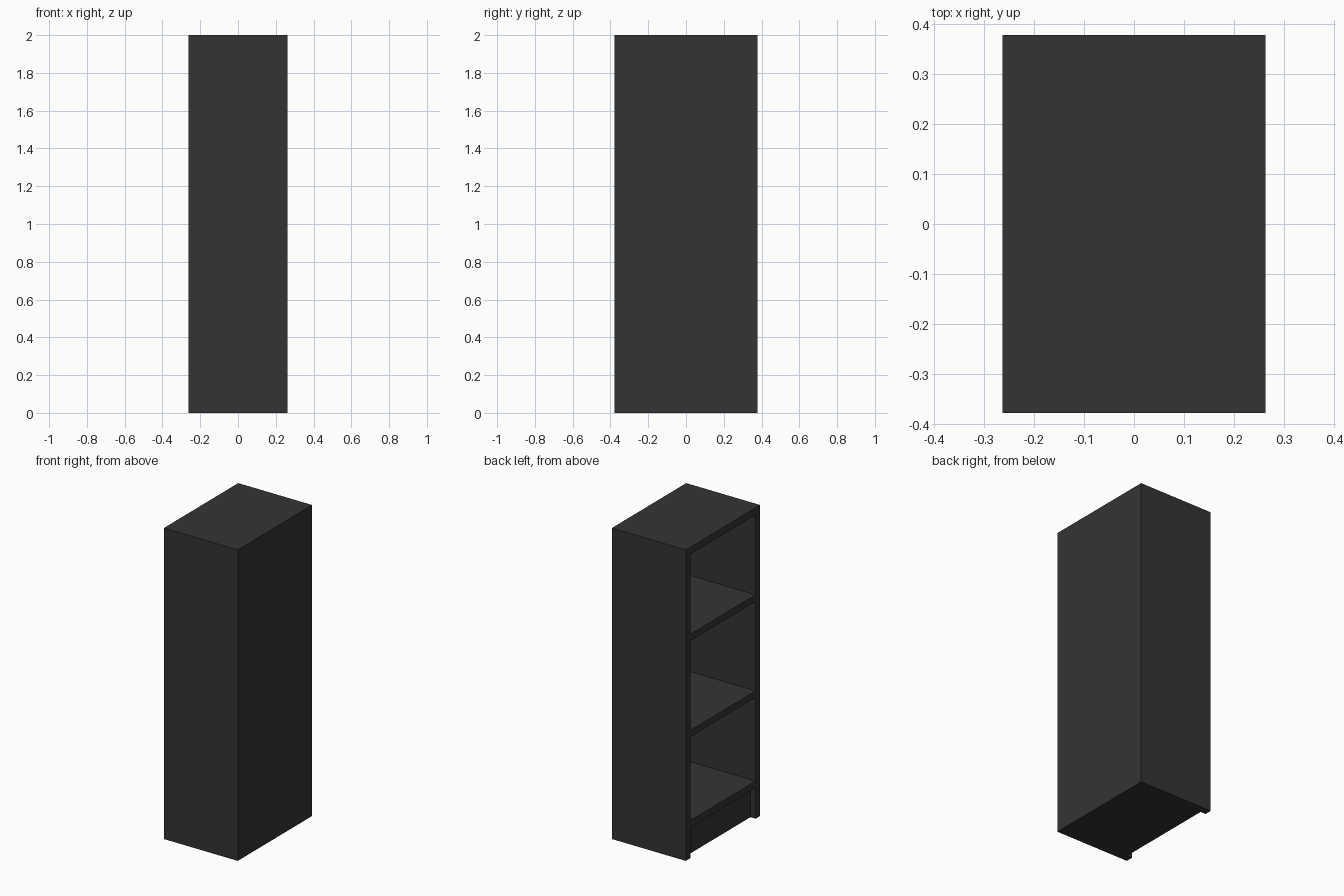
import bpy
import bmesh
from mathutils import Vector

if "Cube" in bpy.data.objects:
    bpy.data.objects.remove(bpy.data.objects["Cube"])

X, Y, H = 0.263, 0.378, 2.0   # half depth, half width, height
T = 0.046                     # board thickness
BACK = 0.04                   # back board thickness
RECESS = 0.037                # plinth setback from the open side

mat = bpy.data.materials.new("dark_board")
mat.diffuse_color = (0.034, 0.034, 0.034, 1)
mat.use_nodes = True
mat.node_tree.nodes["Principled BSDF"].inputs["Base Color"].default_value = mat.diffuse_color


def board(name, lo, hi):
    """Axis-aligned board between two opposite corners."""
    lo, hi = Vector(lo), Vector(hi)
    bm = bmesh.new()
    bmesh.ops.create_cube(bm, size=1)
    bmesh.ops.scale(bm, vec=hi - lo, verts=bm.verts)
    bmesh.ops.translate(bm, vec=(lo + hi) / 2, verts=bm.verts)
    mesh = bpy.data.meshes.new(name)
    bm.to_mesh(mesh)
    bm.free()
    mesh.materials.append(mat)
    obj = bpy.data.objects.new(name, mesh)
    bpy.context.collection.objects.link(obj)
    return obj


inner = Y - T

# Full-height side panels
board("side_panel_front", (-X, -Y, 0), (X, -inner, H))
board("side_panel_rear", (-X, inner, 0), (X, Y, H))

# Top board and closed back
board("top_board", (-X, -inner, H - T), (X, inner, H))
board("back_panel", (X - BACK, -inner, 0), (X, inner, H - T))

# Shelves, flush with the open side
SHELF_TOPS = (0.242, 0.822, 1.44)
for i, z in enumerate(SHELF_TOPS):
    board(f"shelf_{i + 1}", (-X, -inner, z - T + 0.003), (X - BACK, inner, z))

# Recessed closed plinth under the lowest shelf
board("plinth", (-X + RECESS, -inner, 0), (X - BACK, inner, SHELF_TOPS[0] - T + 0.003))
